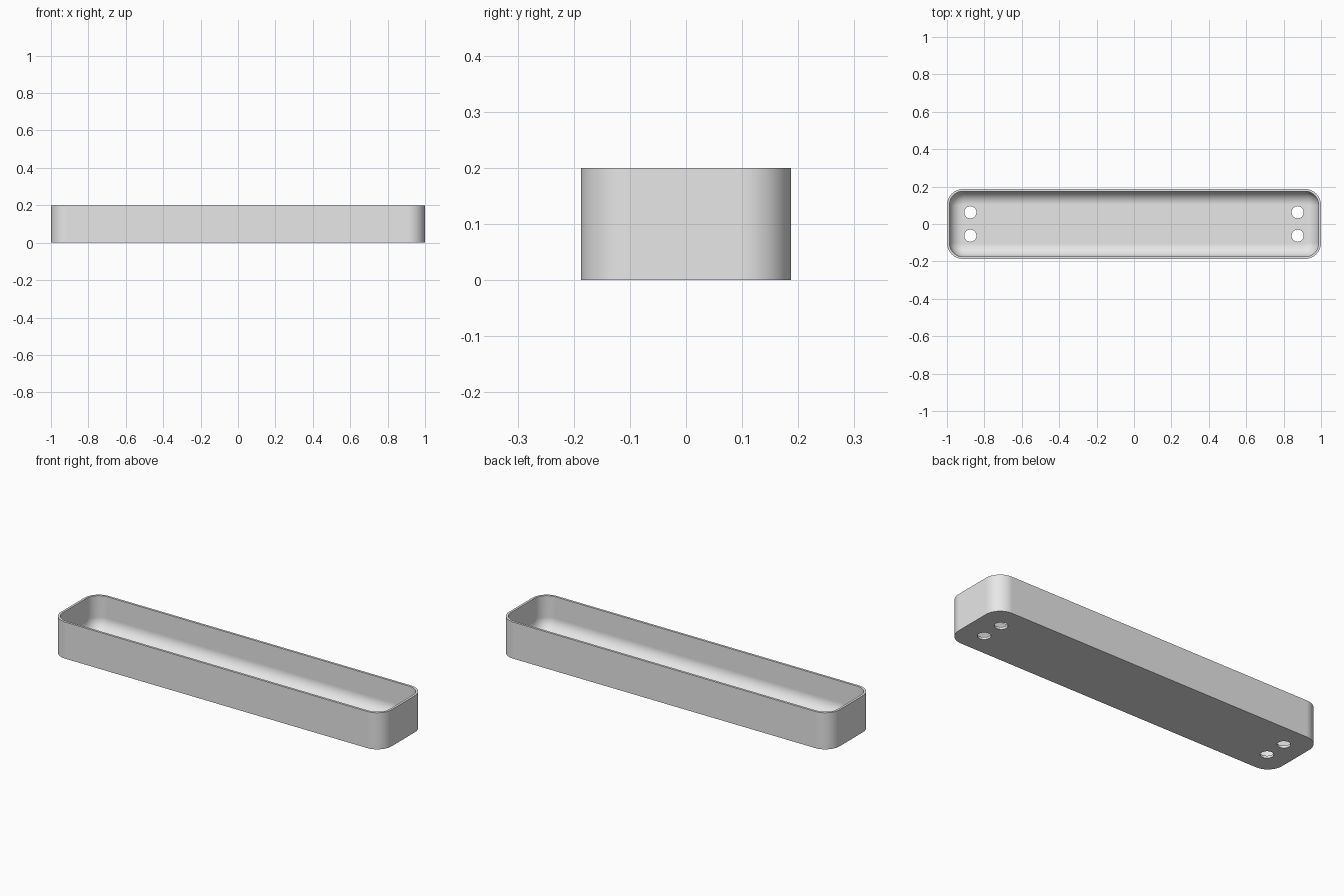
import bpy
import bmesh
from math import sin, cos, pi, radians
from mathutils import Matrix

cube = bpy.data.objects.get("Cube")
if cube:
    bpy.data.objects.remove(cube, do_unlink=True)

LENGTH, DEPTH, HEIGHT = 2.0, 0.375, 0.2
CORNER, WALL, FILLET = 0.0875, 0.0125, 0.07
CORNER_STEPS, FILLET_STEPS = 12, 10


def rounded_ring(bm, inset, z):
    """Rounded rectangle of vertices, inset from the outer outline."""
    r = CORNER - inset
    cx, cy = LENGTH / 2 - CORNER, DEPTH / 2 - CORNER
    ring = []
    for quarter, (sx, sy) in enumerate([(1, 1), (-1, 1), (-1, -1), (1, -1)]):
        for i in range(CORNER_STEPS + 1):
            a = (quarter + i / CORNER_STEPS) * pi / 2
            ring.append(bm.verts.new((sx * cx + r * cos(a), sy * cy + r * sin(a), z)))
    return ring


def mesh_object(name, bm):
    bmesh.ops.recalc_face_normals(bm, faces=bm.faces)
    mesh = bpy.data.meshes.new(name)
    bm.to_mesh(mesh)
    bm.free()
    obj = bpy.data.objects.new(name, mesh)
    bpy.context.collection.objects.link(obj)
    return obj


# Tray shell: outer wall, rim, inner wall, filleted floor edge
profile = [(0, 0), (0, HEIGHT), (WALL, HEIGHT)]
for i in range(FILLET_STEPS + 1):
    a = i / FILLET_STEPS * pi / 2
    profile.append((WALL + FILLET * (1 - cos(a)), WALL + FILLET * (1 - sin(a))))

bm = bmesh.new()
rings = [rounded_ring(bm, inset, z) for inset, z in profile]
for low, high in zip(rings, rings[1:]):
    for i in range(len(low)):
        j = (i + 1) % len(low)
        bm.faces.new((low[i], low[j], high[j], high[i]))
bm.faces.new(rings[0])
bm.faces.new(rings[-1])
tray = mesh_object("tray", bm)

# Four mounting holes through the floor
bm = bmesh.new()
for x in (-0.875, 0.875):
    for y in (-0.0625, 0.0625):
        bmesh.ops.create_cone(bm, cap_ends=True, segments=32, radius1=0.0325, radius2=0.0325,
                              depth=0.1, matrix=Matrix.Translation((x, y, 0)))
cutter = mesh_object("hole_cutter", bm)
cutter.hide_render = True

bpy.context.view_layer.objects.active = tray
tray.select_set(True)
cut = tray.modifiers.new("holes", 'BOOLEAN')
cut.operation = 'DIFFERENCE'
cut.solver = 'EXACT'
cut.object = cutter
bpy.ops.object.modifier_apply(modifier=cut.name)
bpy.data.objects.remove(cutter, do_unlink=True)

# Single grey finish
grey = bpy.data.materials.new("light_grey")
grey.use_nodes = True
colour = (0.8, 0.8, 0.8, 1)
grey.diffuse_color = colour
grey.node_tree.nodes["Principled BSDF"].inputs["Base Color"].default_value = colour
tray.data.materials.clear()
tray.data.materials.append(grey)

# Smooth curves, crisp rims, flat floor
bpy.ops.object.select_all(action='DESELECT')
tray.select_set(True)
bpy.ops.object.shade_smooth_by_angle(angle=radians(30))
weighted = tray.modifiers.new("even_shading", 'WEIGHTED_NORMAL')
weighted.keep_sharp = True
